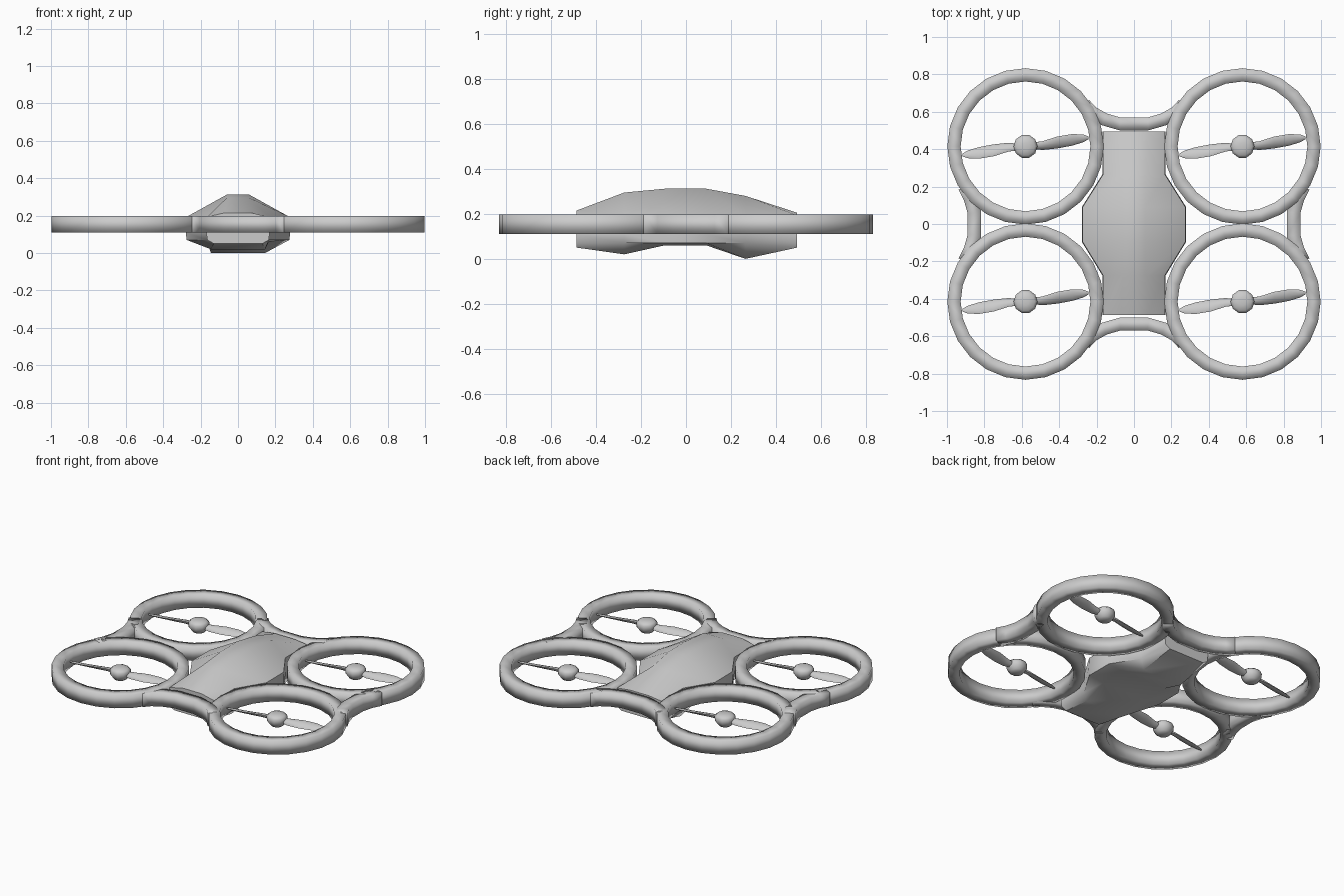
import bpy, bmesh, math
from mathutils import Vector

if "Cube" in bpy.data.objects:
    bpy.data.objects.remove(bpy.data.objects["Cube"])

Z0, Z1 = 0.11, 0.198          # height band of the guards
RX, RY = 0.58, 0.415          # rotor centres


def loft(name, sections, closed=False, angle=None):
    """Skin a list of equal-length point loops."""
    bm = bmesh.new()
    loops = [[bm.verts.new(p) for p in s] for s in sections]
    n, m = len(loops[0]), len(loops)
    for i in range(m if closed else m - 1):
        a, b = loops[i], loops[(i + 1) % m]
        for j in range(n):
            bm.faces.new((a[j], a[(j + 1) % n], b[(j + 1) % n], b[j]))
    if not closed:
        bm.faces.new(loops[0])
        bm.faces.new(loops[-1])
    bmesh.ops.recalc_face_normals(bm, faces=bm.faces)
    me = bpy.data.meshes.new(name)
    bm.to_mesh(me)
    bm.free()
    ob = bpy.data.objects.new(name, me)
    bpy.context.collection.objects.link(ob)
    me.shade_smooth()
    if angle:
        bpy.ops.object.select_all(action='DESELECT')
        ob.select_set(True)
        bpy.context.view_layer.objects.active = ob
        bpy.ops.object.shade_smooth_by_angle(angle=math.radians(angle))
    return ob


def copy(ob, name, loc=(0, 0, 0), rot=0):
    c = ob.copy()
    c.name = name
    c.location = loc
    c.rotation_euler.z = rot
    bpy.context.collection.objects.link(c)
    return c


def strip(name, path, width):
    """Rectangular bar following a flat path."""
    secs = []
    for i, p in enumerate(path):
        a = Vector(path[max(i - 1, 0)])
        b = Vector(path[min(i + 1, len(path) - 1)])
        t = (b - a).normalized()
        nrm = Vector((-t.y, t.x)) * width / 2
        o, q = Vector(p) + nrm, Vector(p) - nrm
        secs.append([(o.x, o.y, Z0), (o.x, o.y, Z1), (q.x, q.y, Z1), (q.x, q.y, Z0)])
    return loft(name, secs)


# rotor guard ring
N, RO, RI = 24, 0.418, 0.347
ring_secs = []
for i in range(N):
    c, s = math.cos(2 * math.pi * i / N), math.sin(2 * math.pi * i / N)
    ring_secs.append([(r * c, r * s, z) for r, z in ((RO, Z0), (RO, Z1), (RI, Z1), (RI, Z0))])
ring = loft("guard_ring", ring_secs, closed=True)

# rotor hub
hub = loft("rotor_hub", [
    [(r * math.cos(math.pi * k / 5), r * math.sin(math.pi * k / 5), z) for k in range(10)]
    for r, z in ((0.032, 0.112), (0.045, 0.122), (0.062, 0.145),
                 (0.064, 0.175), (0.05, 0.188), (0.02, 0.194))], angle=50)

# rotor blade: radius, centre offset, half chord, half thickness, pitch
blade_secs = []
for x, y, h, t, pitch in ((0.03, 0.004, 0.018, 0.014, 35), (0.09, 0.004, 0.027, 0.012, 30),
                          (0.17, 0.021, 0.035, 0.010, 25), (0.25, 0.035, 0.033, 0.008, 20),
                          (0.31, 0.043, 0.021, 0.006, 15), (0.338, 0.046, 0.007, 0.004, 12)):
    p = math.radians(pitch)
    sec = []
    for k in range(8):
        a, b = h * math.cos(k * math.pi / 4), t * math.sin(k * math.pi / 4)
        sec.append((x, y + a * math.cos(p) - b * math.sin(p), 0.155 + a * math.sin(p) + b * math.cos(p)))
    blade_secs.append(sec)
blade = loft("rotor_blade", blade_secs, angle=60)

# place the four rotors
corners = {"front_left": (-RX, -RY), "front_right": (RX, -RY),
           "back_left": (-RX, RY), "back_right": (RX, RY)}
for label, (x, y) in corners.items():
    copy(ring, "guard_ring_" + label, (x, y, 0))
    copy(hub, "rotor_hub_" + label, (x, y, 0))
    copy(blade, "blade_a_" + label, (x, y, 0))
    copy(blade, "blade_b_" + label, (x, y, 0), math.pi)
for ob in (ring, hub, blade):
    bpy.data.objects.remove(ob)

# curved links between the rings
half = [(0.265, 0.64), (0.225, 0.597), (0.16, 0.56), (0.075, 0.535)]
back = strip("back_link", [(-x, y) for x, y in half] + half[::-1], 0.068)
copy(back, "front_link", (0, 0.0, 0), math.pi)
half = [(0.905, 0.2), (0.875, 0.14), (0.853, 0.06)]
side = strip("right_link", half + [(x, -y) for x, y in half[::-1]], 0.073)
copy(side, "left_link", (0, 0, 0), math.pi)

# body hull: y, top z, top half width, side half width, bottom z, bottom half width
body_secs = []
for y, zt, tw, w, zb, bw in ((-0.487, 0.215, 0.07, 0.165, 0.05, 0.13),
                             (-0.275, 0.295, 0.06, 0.165, 0.02, 0.145),
                             (-0.095, 0.312, 0.06, 0.275, 0.06, 0.165),
                             (0.09, 0.312, 0.06, 0.275, 0.06, 0.165),
                             (0.265, 0.28, 0.06, 0.165, 0.003, 0.145),
                             (0.495, 0.205, 0.07, 0.165, 0.05, 0.13)):
    right = [(tw, zt), (w, 0.193), (w + 0.004, 0.11), (w, 0.07), (bw, zb)]
    body_secs.append([(x, y, z) for x, z in right] + [(-x, y, z) for x, z in right[::-1]])
low = min(p[2] for s in body_secs for p in s)
body_secs = [[(x, y, 0.0 if z == low else z) for x, y, z in s] for s in body_secs]
loft("body", body_secs, angle=50)
